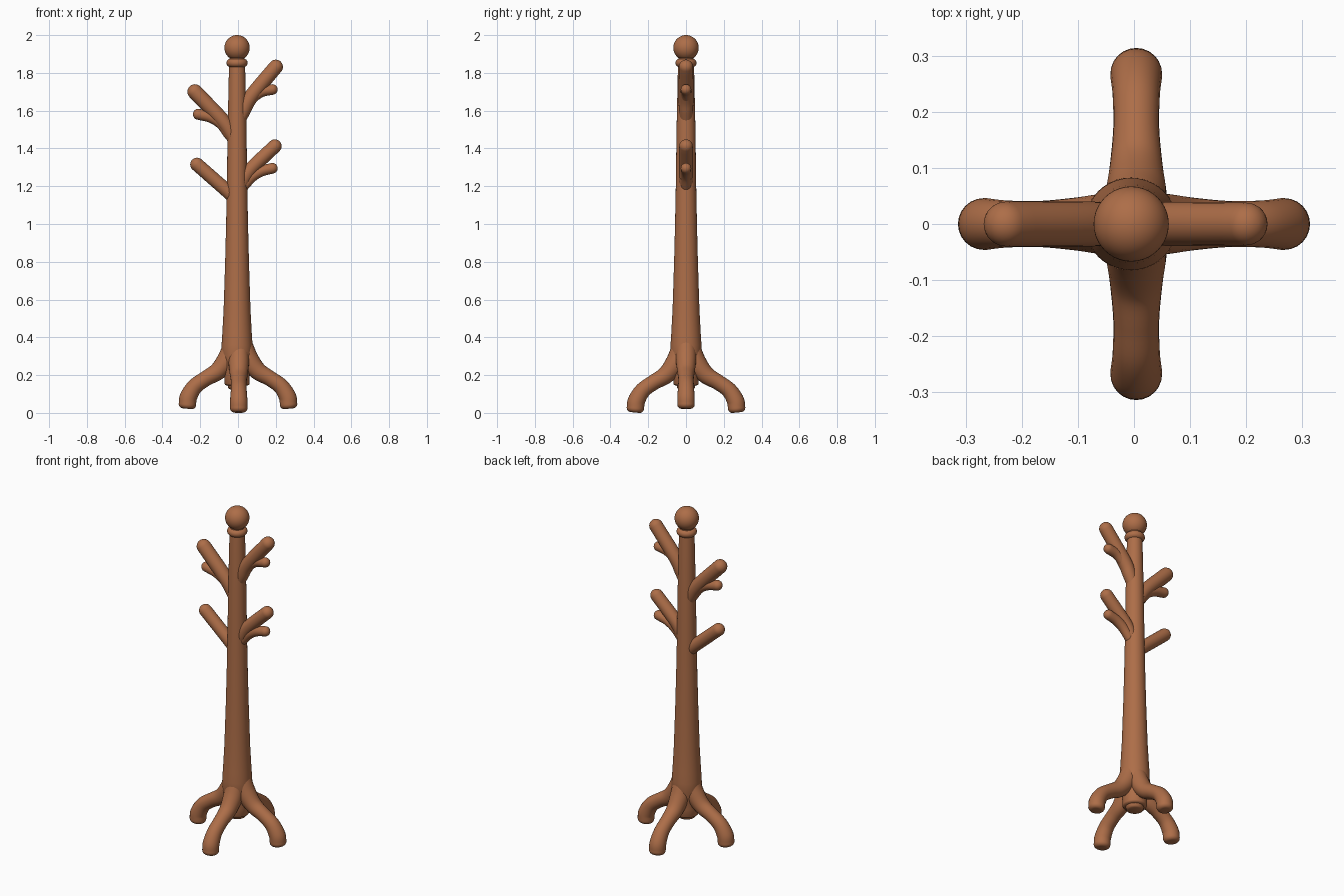
import bpy, bmesh, math
from mathutils import Vector

if "Cube" in bpy.data.objects:
    bpy.data.objects.remove(bpy.data.objects["Cube"])

WOOD = (0.42, 0.155, 0.065, 1)
wood = bpy.data.materials.new("warm brown wood")
wood.use_nodes = True
wood.diffuse_color = WOOD
wood.node_tree.nodes["Principled BSDF"].inputs["Base Color"].default_value = WOOD
AXIS_X = -0.005


def finish(name, bm, sharp=50):
    bmesh.ops.recalc_face_normals(bm, faces=bm.faces)
    mesh = bpy.data.meshes.new(name)
    bm.to_mesh(mesh)
    bm.free()
    mesh.materials.append(wood)
    ob = bpy.data.objects.new(name, mesh)
    bpy.context.scene.collection.objects.link(ob)
    bpy.ops.object.select_all(action='DESELECT')
    ob.select_set(True)
    bpy.context.view_layer.objects.active = ob
    bpy.ops.object.shade_smooth_by_angle(angle=math.radians(sharp))
    return ob


def skin(bm, rings):
    """Bridge a list of vertex rings and cap both ends."""
    n = len(rings[0])
    for a, b in zip(rings, rings[1:]):
        for i in range(n):
            j = (i + 1) % n
            bm.faces.new((a[i], a[j], b[j], b[i]))
    bm.faces.new(rings[0])
    bm.faces.new(rings[-1])


def spline(points, steps=6):
    """Catmull-Rom samples through tuples (distance, height, radius)."""
    p = [Vector(q) for q in points]
    p = [2 * p[0] - p[1]] + p + [2 * p[-1] - p[-2]]
    out = []
    for a, b, c, d in zip(p, p[1:], p[2:], p[3:]):
        for s in range(steps):
            t = s / steps
            out.append(0.5 * (2 * b + (c - a) * t + (2 * a - 5 * b + 4 * c - d) * t ** 2
                              + (3 * b - a - 3 * c + d) * t ** 3))
    return out + [p[-2]]


def lathe(name, profile, sides=40):
    bm = bmesh.new()
    rings = [[bm.verts.new((AXIS_X + r * math.cos(math.tau * i / sides),
                            r * math.sin(math.tau * i / sides), z))
              for i in range(sides)] for r, z in profile]
    skin(bm, rings)
    return finish(name, bm)


def limb(name, points, angle=0, roundness=1, corner=1, sides=24):
    """Tube along a path in a vertical plane, with a rounded free end.
    corner is the share of the radius that curves in at the end."""
    path = spline(points)
    out = Vector((math.cos(angle), math.sin(angle), 0))
    side = Vector((-out.y, out.x, 0))
    up = Vector((0, 0, 1))
    stations = []
    for i, p in enumerate(path):
        a, b = path[max(i - 1, 0)], path[min(i + 1, len(path) - 1)]
        tangent = (out * (b.x - a.x) + up * (b.y - a.y)).normalized()
        stations.append((out * p.x + up * p.y, tangent, p.z))
    centre, tangent, radius = stations[-1]
    for k in range(1, 8):
        t = math.pi / 2 * k / 7.3
        stations.append((centre + tangent * radius * roundness * math.sin(t), tangent,
                         radius * (1 - corner + corner * math.cos(t))))
    bm = bmesh.new()
    rings = []
    for c, t, r in stations:
        n = side.cross(t)
        rings.append([bm.verts.new(c + r * (side * math.cos(math.tau * i / sides)
                                            + n * math.sin(math.tau * i / sides)))
                      for i in range(sides)])
    skin(bm, rings)
    return finish(name, bm)


# Tapered trunk with a turned knob underneath
lathe("trunk", [(0.036, 0.125), (0.046, 0.13), (0.05, 0.145), (0.062, 0.147),
                (0.067, 0.155), (0.067, 0.2), (0.073, 0.26), (0.083, 0.31),
                (0.082, 0.36), (0.078, 0.42), (0.071, 0.55), (0.063, 0.8),
                (0.058, 1.0), (0.054, 1.2), (0.05, 1.5), (0.043, 1.82), (0.04, 1.88)])

# Collar ring and ball finial
lathe("collar", [(0.033 + 0.023 * math.cos(t), 1.853 + 0.023 * math.sin(t))
                 for t in [math.pi * (k / 12 - 0.5) for k in range(13)]])
lathe("ball_finial", [(0.067 * math.sin(t), 1.933 + 0.067 * -math.cos(t))
                      for t in [math.pi * (k + 0.1) / 24.2 for k in range(25)]])

# Four curved legs; the front and back pair reach slightly lower
LEG = [(0.025, 0.36, 0.052), (0.055, 0.285, 0.054), (0.105, 0.222, 0.047),
       (0.17, 0.182, 0.041), (0.228, 0.14, 0.042), (0.262, 0.085, 0.046),
       (0.268, 0.045, 0.046)]
for name, turn, drop in [("left_leg", 0, 0), ("back_leg", 1, 0.02),
                         ("right_leg", 2, 0), ("front_leg", 3, 0.02)]:
    leg = limb(name, [(d, z - drop, r) for d, z, r in LEG],
               turn * math.pi / 2, roundness=0.5, corner=0.5)
    if turn % 2:
        leg.location.x = 0.004

# Branches with their side twigs
LEFT, RIGHT = 0, math.pi
limb("upper_left_branch", [(0.0, 1.53, 0.03), (0.03, 1.6, 0.037), (0.07, 1.675, 0.039),
                           (0.2, 1.832, 0.038)], LEFT)
limb("upper_left_twig", [(0.03, 1.61, 0.028), (0.075, 1.665, 0.028), (0.125, 1.7, 0.028),
                         (0.182, 1.712, 0.028)], LEFT)
limb("upper_right_branch", [(0.0, 1.4, 0.03), (0.035, 1.475, 0.037), (0.085, 1.55, 0.04),
                            (0.228, 1.7, 0.04)], RIGHT)
limb("upper_right_twig", [(0.045, 1.47, 0.028), (0.09, 1.53, 0.028), (0.145, 1.565, 0.029),
                          (0.21, 1.581, 0.029)], RIGHT)
limb("lower_left_branch", [(0.0, 1.17, 0.03), (0.025, 1.225, 0.037), (0.07, 1.292, 0.037),
                           (0.195, 1.412, 0.036)], LEFT)
limb("lower_left_twig", [(0.03, 1.2, 0.027), (0.075, 1.25, 0.028), (0.125, 1.28, 0.028),
                         (0.182, 1.295, 0.028)], LEFT)
limb("lower_right_branch", [(0.0, 1.115, 0.032), (0.05, 1.168, 0.036), (0.12, 1.23, 0.036),
                            (0.217, 1.315, 0.036)], RIGHT)
